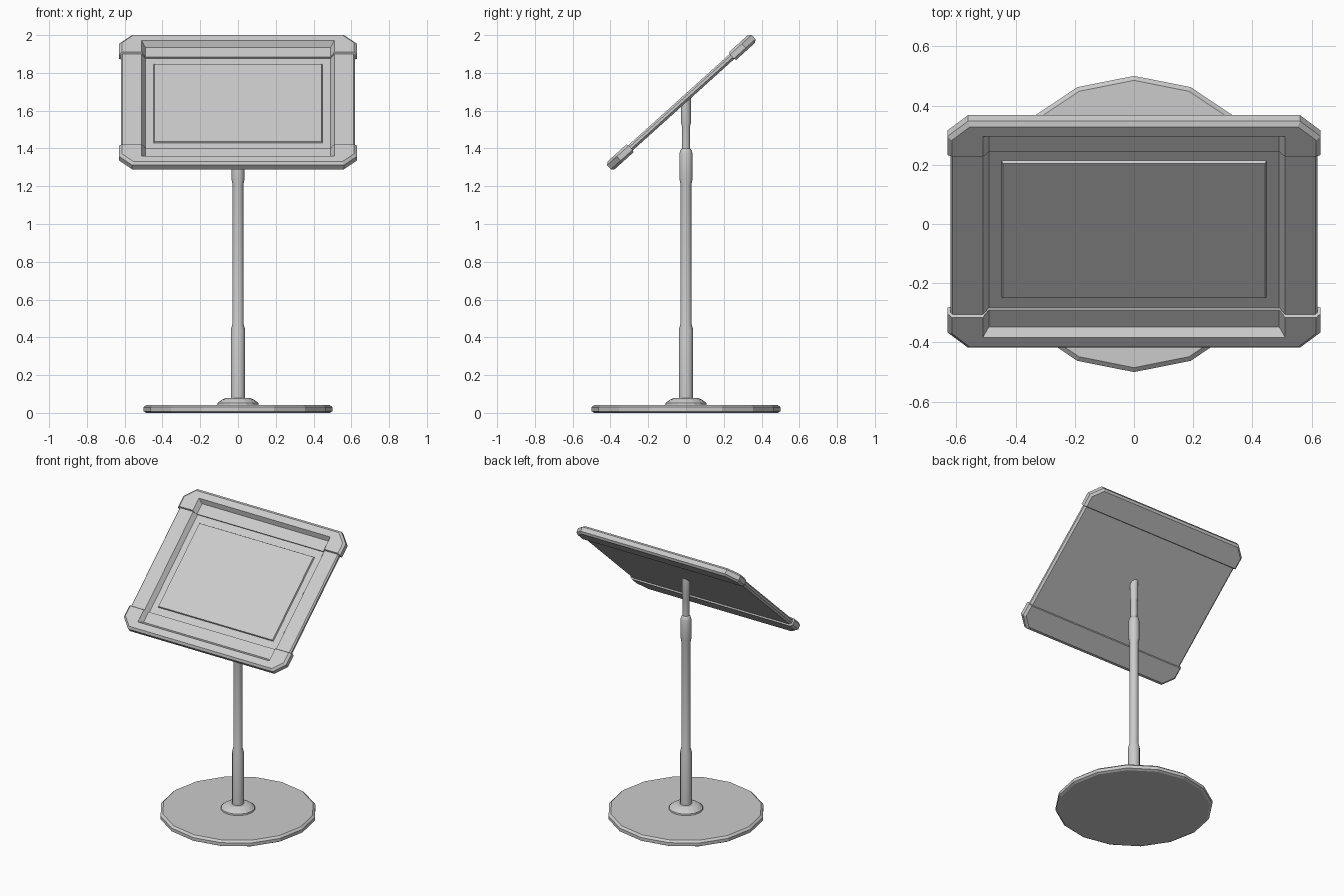
import bpy, bmesh, math
from mathutils import Matrix

if "Cube" in bpy.data.objects:
    bpy.data.objects.remove(bpy.data.objects["Cube"])

TILT = math.radians(42)
PANEL = Matrix.Translation((0, -0.025, 1.645)) @ Matrix.Rotation(TILT, 4, 'X')


def finish(name, bm, matrix=None):
    bmesh.ops.remove_doubles(bm, verts=bm.verts, dist=1e-5)
    bmesh.ops.recalc_face_normals(bm, faces=bm.faces)
    me = bpy.data.meshes.new(name)
    bm.to_mesh(me)
    bm.free()
    ob = bpy.data.objects.new(name, me)
    bpy.context.collection.objects.link(ob)
    if matrix:
        ob.matrix_world = matrix
    return ob


def loft(bm, rings, bottom=True, top=True):
    """Bridge equal-length rings of points, optionally closing the ends."""
    vs = [[bm.verts.new(p) for p in r] for r in rings]
    n = len(vs[0])
    for a, b in zip(vs, vs[1:]):
        for i in range(n):
            j = (i + 1) % n
            bm.faces.new((a[i], a[j], b[j], b[i]))
    if bottom:
        bm.faces.new(vs[0][::-1])
    if top:
        bm.faces.new(vs[-1])
    return vs


def lathe(name, profile, sides, slanted=False):
    bm = bmesh.new()
    rings = []
    for r, z in profile:
        rings.append([(r * math.cos(2 * math.pi * i / sides),
                       r * math.sin(2 * math.pi * i / sides), z) for i in range(sides)])
    vs = loft(bm, rings)
    if slanted:  # cut the top parallel to the tilted panel
        for v in vs[-1]:
            v.co.z += v.co.y * math.tan(TILT)
    return finish(name, bm)


# Round foot and pole
lathe("base_plate", [(0.485, 0), (0.5, 0.008), (0.5, 0.03), (0.485, 0.043)], 16)
lathe("base_collar", [(0.11, 0.04), (0.108, 0.053), (0.085, 0.07), (0.06, 0.08)], 16)
pole = lathe("pole", [(0.038, 0.07), (0.038, 0.44), (0.030, 0.47), (0.029, 1.21),
                      (0.035, 1.24), (0.035, 1.37), (0.030, 1.39), (0.022, 1.40),
                      (0.022, 1.52), (0.027, 1.54), (0.027, 1.645)], 12, slanted=True)

# Tray with raised side rails, extruded along the panel slope
half = [(0.607, -0.018), (0.62, -0.006), (0.62, 0.008), (0.612, 0.018),
        (0.51, 0.018), (0.49, -0.013)]
section = half + [(-x, n) for x, n in reversed(half)]
bm = bmesh.new()
loft(bm, [[(x, u, n) for x, n in section] for u in (-0.42, 0.42)])
finish("panel_tray", bm, PANEL)

# Slightly raised screen plate
bm = bmesh.new()
loft(bm, [[(sx * a, sy * b, n) for sx, sy in ((-1, -1), (1, -1), (1, 1), (-1, 1))]
          for a, b, n in ((0.447, 0.31, -0.014), (0.443, 0.306, -0.003))])
finish("screen_plate", bm, PANEL)


# Thicker end caps with clipped corners and a sloped inner wall
def outline(d, n):
    right = [(0.63 - d, 0.36 + d * 0.4), (0.63 - d, 0.445 - d * 0.4),
             (0.56 - d * 0.4, 0.515 - d)]
    return [(x, u, n) for x, u in right] + [(-x, u, n) for x, u in reversed(right)]


def inner(x, u, n, edge):
    return [(-x, edge, n), (-x, u, n), (x, u, n), (x, edge, n)]


for name, side in (("upper_end_cap", 1), ("lower_end_cap", -1)):
    bm = bmesh.new()
    floor = inner(0.49, 0.436, -0.003, 0.36)
    loft(bm, [outline(0.015, -0.028), outline(0, -0.015), outline(0, -0.003)], top=False)
    loft(bm, [outline(0, -0.003) + floor,
              outline(0, 0.015) + inner(0.5016, 0.4476, 0.015, 0.36),
              outline(0.015, 0.028) + inner(0.51, 0.456, 0.028, 0.366)], bottom=False)
    bm.faces.new([bm.verts.new(p) for p in floor])
    for v in bm.verts:
        v.co.y *= side
    finish(name, bm, PANEL)

# Soft shading on the pole only
bpy.context.view_layer.objects.active = pole
pole.select_set(True)
bpy.ops.object.shade_smooth_by_angle(angle=math.radians(35))
